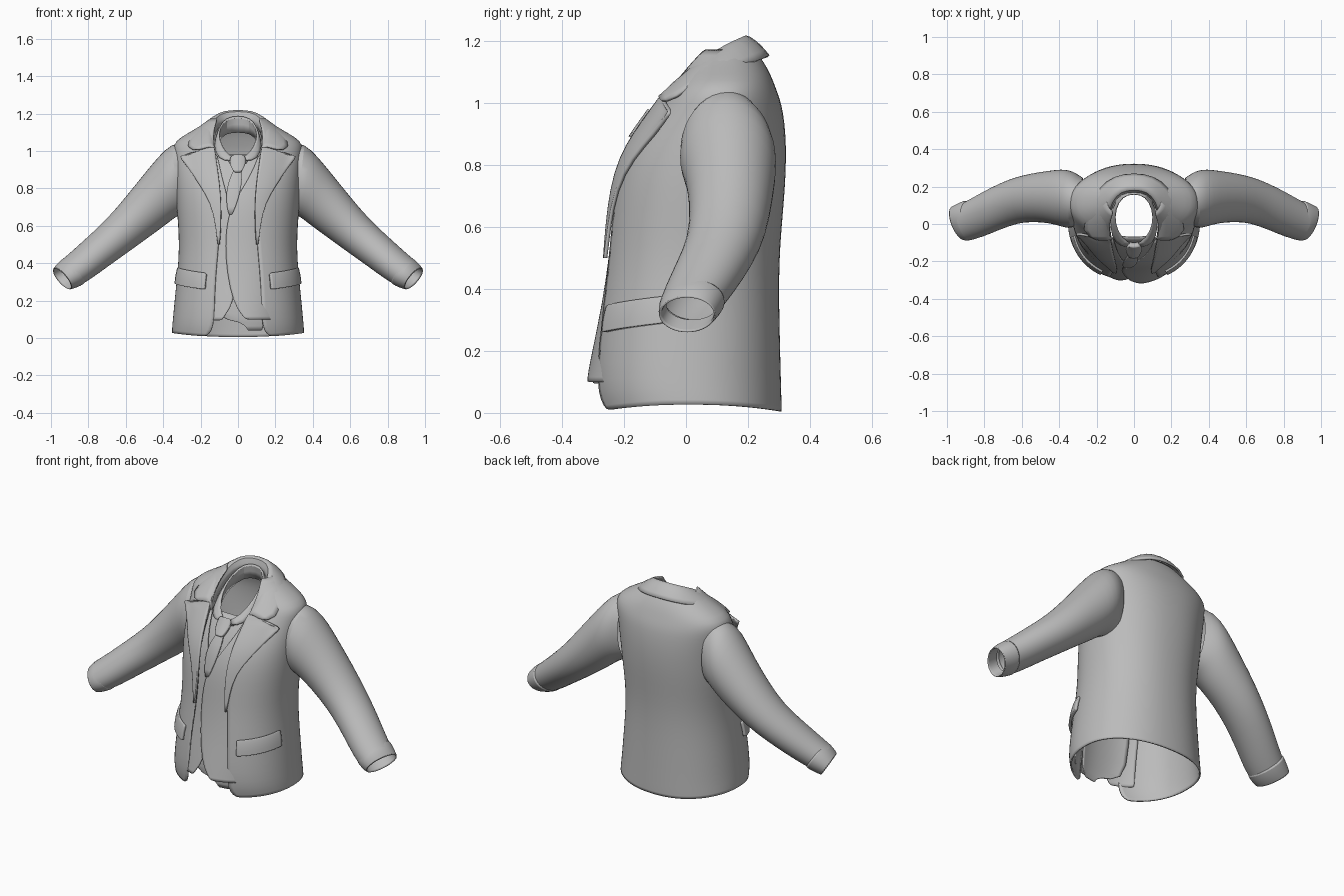
import bpy, bmesh, math

cloth = bpy.data.materials.new("grey_cloth")
cloth.diffuse_color = (0.5, 0.5, 0.5, 1)

# body profile: height, half width, front y, back y, half opening
BODY = [(0.005, .350, -.280, .305, .165), (.035, .349, -.290, .305, .140),
        (.10, .345, -.300, .303, .127), (.22, .334, -.292, .300, .125),
        (.35, .320, -.278, .297, .118), (.48, .311, -.258, .297, .105),
        (.60, .316, -.247, .305, .098), (.72, .326, -.232, .316, .100),
        (.82, .330, -.205, .320, .108), (.90, .334, -.160, .318, .115),
        (.97, .338, -.110, .310, .120), (1.01, .342, -.080, .300, .125),
        (1.05, .335, -.055, .285, .130), (1.09, .270, -.025, .270, .130),
        (1.13, .200, .000, .248, .125), (1.17, .142, .030, .218, .110)]
POW = 2.2


def body(z):
    z = min(max(z, BODY[0][0]), BODY[-1][0])
    for a, b in zip(BODY, BODY[1:]):
        if z <= b[0]:
            f = (z - a[0]) / (b[0] - a[0])
            return [p + (q - p) * f for p, q in zip(a, b)][1:]


def on_body(t, z, off=0.0):
    """Point on the torso; t runs from centre front (0) to centre back (pi)."""
    w, fr, bk, _ = body(z)
    c, d = (fr + bk) / 2, (bk - fr) / 2 + off
    s, k = abs(math.sin(t)), math.cos(t)
    return ((w + off) * s ** (2 / POW), c - math.copysign(d * abs(k) ** (2 / POW), k), z)


def front_y(x, z):
    w, fr, bk, _ = body(z)
    r = min(abs(x) / w, .8)
    return (fr + bk) / 2 - (bk - fr) / 2 * (1 - r ** POW) ** (1 / POW)


def make(name, rows, thick=0.0, sub=1, mirror=False, loop=False, offset=-1, angle=50):
    """Skin a grid of points, with optional mirroring, thickness and smoothing."""
    bm = bmesh.new()
    grid = [[bm.verts.new(p) for p in r] for r in rows]
    n = len(rows[0])
    for a, b in zip(grid, grid[1:]):
        for i in range(n if loop else n - 1):
            j = (i + 1) % n
            bm.faces.new((a[i], a[j], b[j], b[i]))
    me = bpy.data.meshes.new(name)
    bm.to_mesh(me)
    bm.free()
    ob = bpy.data.objects.new(name, me)
    bpy.context.collection.objects.link(ob)
    me.materials.append(cloth)
    bpy.context.view_layer.objects.active = ob
    for o in bpy.context.selected_objects:
        o.select_set(False)
    ob.select_set(True)
    bpy.ops.object.shade_smooth_by_angle(angle=math.radians(angle))
    if mirror:
        m = ob.modifiers.new("mirror", 'MIRROR')
        m.use_clip = True
        m.merge_threshold = .0005
    if sub:
        m = ob.modifiers.new("smooth", 'SUBSURF')
        m.levels = m.render_levels = sub
    if thick:
        m = ob.modifiers.new("thickness", 'SOLIDIFY')
        m.thickness, m.offset = thick, offset
    return ob


def panel(name, rows, off, thick, mirror=False, cols=8, sub=1):
    """Cloth panel lying on the torso front; rows are (height, x from, x to)."""
    pts = []
    for z, a, b in rows:
        xs = [a + (b - a) * i / cols for i in range(cols + 1)]
        pts.append([(x, front_y(x, z) + off(x, z), z) for x in xs])
    return make(name, pts, thick, sub, mirror, offset=0)


# jacket body, open down the front, hem raised at the sides
rows = []
for k, (z, w, fr, bk, xe) in enumerate(BODY):
    t0 = math.asin((xe / w) ** (POW / 2))
    ring = []
    for i in range(21):
        t = t0 + (math.pi - t0) * i / 20
        x, y, zz = on_body(t, z)
        lift = .022 * math.sin(t) ** 2 if k < 2 else 0
        ring.append((0.0 if i == 20 else x, y, zz + lift))
    rows.append(ring)
make("jacket_body", rows, .008, 1, True, offset=0)

# sleeves: upper point (x, z), lower point (x, z), y centre, y half, end slant
SLEEVE = [((.28, 1.045), (.27, .67), .13, .12, 0), ((.355, 1.045), (.315, .655), .13, .160, 0),
          ((.43, .968), (.35, .632), .140, .155, 0), ((.50, .882), (.40, .592), .145, .142, 0),
          ((.60, .757), (.49, .528), .142, .131, .005), ((.70, .638), (.58, .462), .125, .122, .01),
          ((.80, .545), (.695, .382), .080, .116, .015), ((.89, .462), (.785, .315), .035, .107, .02),
          ((.945, .415), (.86, .272), .008, .096, .025)]
CUFF = [((.915, .428), (.825, .300), .025, .095, .025), ((.922, .436), (.823, .287), .025, .106, .025),
        ((.955, .408), (.866, .268), .010, .101, .027), ((.983, .375), (.903, .256), .003, .092, .03),
        ((.980, .368), (.905, .263), .003, .084, .03), ((.93, .402), (.85, .30), .02, .085, .025)]


def tube(name, spec, n=20):
    rows = []
    for (ux, uz), (lx, lz), yc, yh, slant in spec:
        ring = []
        for i in range(n):
            a = 2 * math.pi * i / n
            c, s = math.cos(a) / 2, math.sin(a)
            ring.append(((ux + lx) / 2 + (ux - lx) * c + slant * s,
                         yc + yh * s, (uz + lz) / 2 + (uz - lz) * c))
        rows.append(ring)
    return make(name, rows, 0, 1, True, True)


tube("sleeves", SLEEVE)
tube("cuffs", CUFF)

# turned-back lapels with a notch at the top
panel("lapels", [(.50, .098, .108), (.60, .090, .118), (.72, .090, .142), (.82, .098, .205),
                 (.90, .108, .258), (.965, .118, .310), (.975, .118, .312), (1.0, .123, .20),
                 (1.02, .128, .175)],
      lambda x, z: -.016, .012, True, 6)

# jacket collar: neck edge to fallen outer edge
INNER = [(0, .185, 1.222), (.07, .178, 1.217), (.118, .125, 1.195), (.14, .04, 1.135),
         (.135, -.045, 1.065), (.125, -.085, 1.015)]
OUTER = [(0, .270, 1.152), (.10, .258, 1.148), (.185, .195, 1.125), (.245, .09, 1.110),
         (.285, -.045, 1.005), (.200, -.085, 1.005)]


def between(A, B, f, up=0.0):
    return [(p[0] + (q[0] - p[0]) * f, p[1] + (q[1] - p[1]) * f, p[2] + (q[2] - p[2]) * f + up)
            for p, q in zip(A, B)]


under = [(x * .97, y - .015 if y > .1 else y, z - .07) for x, y, z in INNER]
make("jacket_collar", [under, INNER, between(INNER, OUTER, .25, .008),
                       between(INNER, OUTER, .65, .012), OUTER], .01, 1, True, offset=0)

# shirt collar: inner band with folded points
BAND = [(0, .160, 1.195), (.06, .148, 1.185), (.098, .08, 1.14), (.100, 0, 1.075),
        (.062, -.075, 1.0), (.015, -.105, .962)]
LOW = [(0, .175, 1.10), (.07, .16, 1.095), (.112, .08, 1.05), (.115, -.01, .99),
       (.07, -.085, .935), (.015, -.115, .925)]
FALL = [(0, .180, 1.15), (.07, .168, 1.14), (.118, .085, 1.09), (.128, -.02, 1.02),
        (.105, -.105, .955), (.040, -.125, .945)]
make("shirt_collar", [LOW, BAND, between(BAND, FALL, .4, .006), FALL], .006, 1, True, offset=0)

# shirt front behind the waistcoat
panel("shirt_front", [(.04, .05, .13), (.09, .03, .14), (.10, -.14, .15), (.3, -.15, .15),
                      (.6, -.15, .15), (.8, -.15, .15), (.93, -.13, .13), (.98, -.11, .11)],
      lambda x, z: .034, .004)


# waistcoat: two overlapping fronts with pointed hems
def bulge(x, z):
    return .018 - .040 * max(0, 1 - z / .35) * max(0, 1 - (x / .2) ** 2)


panel("waistcoat_under", [(.095, -.20, -.085), (.13, -.20, -.065), (.19, -.20, -.02),
                          (.35, -.20, -.02), (.5, -.20, -.03), (.68, -.20, -.035),
                          (.80, -.20, -.07), (.90, -.19, -.095), (.98, -.18, -.11)], bulge, .006)
panel("waistcoat_over", [(.10, .04, .20), (.13, .015, .20), (.19, -.025, .20), (.35, -.06, .20),
                         (.5, -.068, .20), (.60, -.06, .20), (.68, -.042, .20), (.76, .0, .20),
                         (.85, .055, .20), (.92, .09, .19), (.98, .11, .18)],
      lambda x, z: bulge(x, z) - .008, .006)

# necktie blade and knot
panel("tie_blade", [(.66, -.05, -.03), (.74, -.065, .002), (.82, -.055, .020), (.87, -.035, .020),
                    (.90, -.020, .014)], lambda x, z: .008 - .006 * (1 - abs(x + .02) / .06), .012, cols=4)
panel("tie_knot", [(.885, -.020, .016), (.90, -.030, .026), (.935, -.042, .040), (.962, -.034, .034),
                   (.972, -.025, .025)], lambda x, z: -.004 + 8 * x * x, .03, cols=4)

# pocket flaps wrapped around the hips
rows = []
for f in (0, .08, .5, .92, 1):
    rows.append([on_body(.5 + .85 * i / 10, .345 + .03 * i / 10 - .085 * f, .006 + .008 * min(1, f * 4))
                 for i in range(11)])
make("pocket_flaps", rows, .014, 1, True, offset=0)
